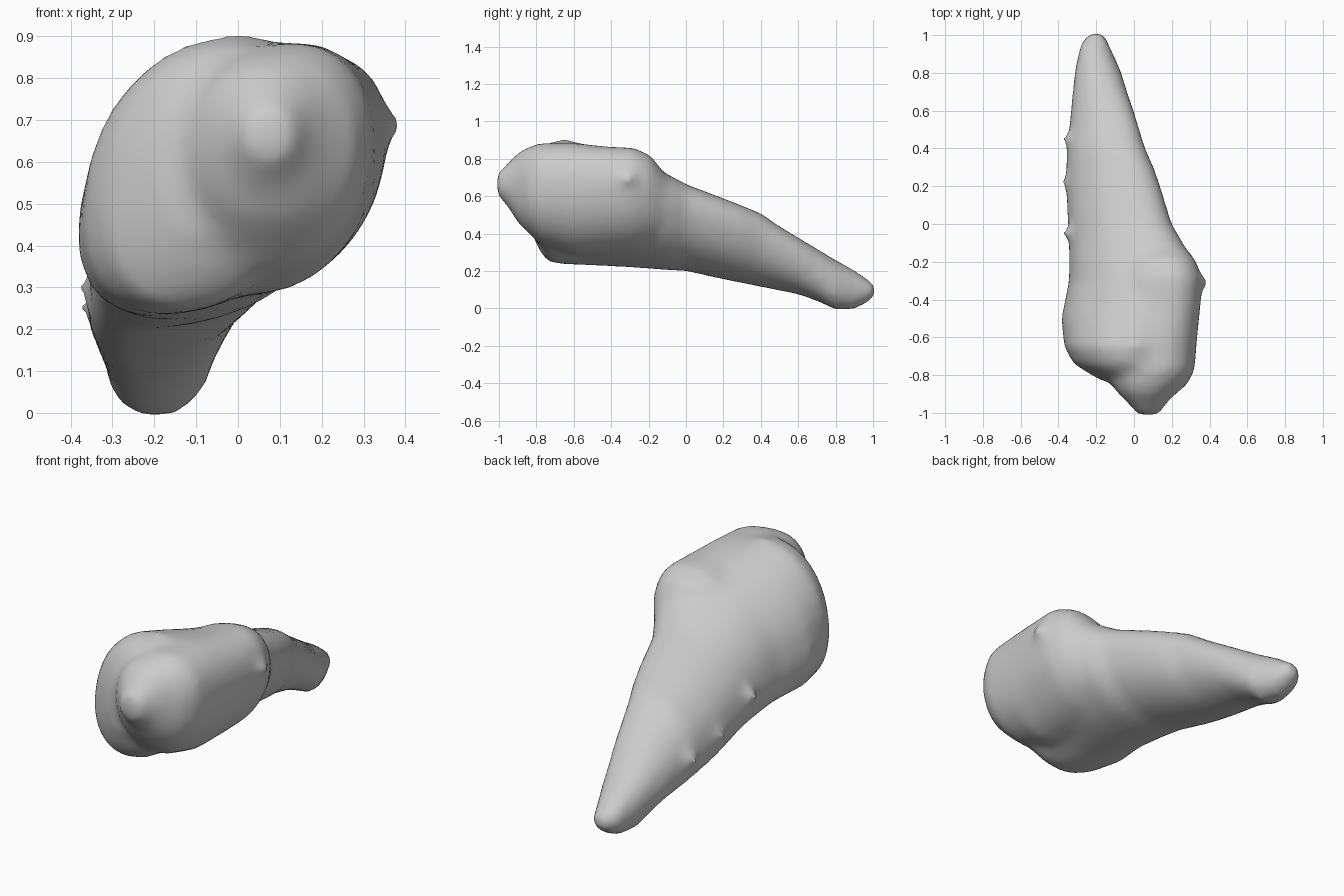
import bpy, bmesh
from math import sin, cos, pi
from mathutils import Matrix

SIDES = 40

# Stations along y: y, x min, x max, z min, z max, lean
BODY = [
    (-0.83, -0.17, 0.06, 0.42, 0.74, 0.2),
    (-0.79, -0.24, 0.15, 0.32, 0.84, 0.25),
    (-0.74, -0.32, 0.19, 0.25, 0.885, 0.25),
    (-0.65, -0.37, 0.20, 0.235, 0.905, 0.28),
    (-0.50, -0.385, 0.25, 0.23, 0.87, 0.38),
    (-0.30, -0.345, 0.30, 0.22, 0.82, 0.45),
    (-0.10, -0.345, 0.26, 0.205, 0.72, 0.45),
    (0.00, -0.35, 0.20, 0.20, 0.665, 0.45),
    (0.20, -0.36, 0.14, 0.155, 0.59, 0.45),
    (0.30, -0.36, 0.105, 0.135, 0.55, 0.44),
    (0.40, -0.355, 0.06, 0.115, 0.51, 0.42),
    (0.50, -0.345, 0.03, 0.095, 0.44, 0.4),
    (0.60, -0.335, 0.00, 0.075, 0.38, 0.33),
    (0.70, -0.325, -0.035, 0.04, 0.32, 0.2),
    (0.80, -0.315, -0.065, -0.008, 0.26, 0.05),
    (0.90, -0.295, -0.11, -0.003, 0.205, 0.0),
    (0.96, -0.28, -0.135, 0.025, 0.165, 0.0),
    (1.01, -0.24, -0.16, 0.06, 0.125, 0.0),
]
LOBE = [
    (-1.01, 0.02, 0.13, 0.61, 0.72, 0.0),
    (-0.95, -0.03, 0.17, 0.54, 0.78, 0.0),
    (-0.90, -0.08, 0.22, 0.46, 0.83, 0.0),
    (-0.85, -0.12, 0.28, 0.41, 0.86, 0.05),
    (-0.78, -0.15, 0.32, 0.34, 0.885, 0.15),
    (-0.60, -0.18, 0.335, 0.28, 0.885, 0.22),
    (-0.40, -0.18, 0.355, 0.28, 0.865, 0.3),
    (-0.28, -0.16, 0.36, 0.29, 0.86, 0.32),
    (-0.19, -0.10, 0.325, 0.32, 0.82, 0.32),
    (-0.12, -0.04, 0.27, 0.36, 0.73, 0.3),
    (-0.03, 0.0, 0.20, 0.40, 0.60, 0.2),
]
NUBS = [(0.36, -0.31, 0.69), (-0.345, 0.45, 0.26), (-0.35, 0.22, 0.30),
        (-0.345, -0.05, 0.40), (0.21, -0.08, 0.54)]


def squash(v, power=0.91):
    return abs(v) ** power * (1 if v >= 0 else -1)


def loft(bm, stations):
    rings = []
    for y, x0, x1, z0, z1, lean in stations:
        ring = []
        for i in range(SIDES):
            t = 2 * pi * i / SIDES
            ring.append(bm.verts.new((
                (x0 + x1) / 2 + (x1 - x0) / 2 * squash(cos(t)), y,
                (z0 + z1) / 2 + (z1 - z0) / 2 * squash(sin(t + lean)))))
        rings.append(ring)
    for a, b in zip(rings, rings[1:]):
        for i in range(SIDES):
            j = (i + 1) % SIDES
            bm.faces.new((a[i], a[j], b[j], b[i]))
    bm.faces.new(rings[0][::-1])
    bm.faces.new(rings[-1])


# Tapered body, front side lobe and small surface nubs
bm = bmesh.new()
loft(bm, BODY)
loft(bm, LOBE)
for p in NUBS:
    bmesh.ops.create_icosphere(bm, subdivisions=1, radius=0.04,
                               matrix=Matrix.Translation(p))
bmesh.ops.recalc_face_normals(bm, faces=bm.faces)
mesh = bpy.data.meshes.new("tapered_body")
bm.to_mesh(mesh)
bm.free()
body = bpy.data.objects.new("tapered_body", mesh)
bpy.context.collection.objects.link(body)

# Fuse into one skin and soften the creases
remesh = body.modifiers.new("fuse", 'REMESH')
remesh.mode = 'VOXEL'
remesh.voxel_size = 0.025
remesh.use_smooth_shade = True
soften = body.modifiers.new("soften", 'SMOOTH')
soften.factor = 0.5
soften.iterations = 7
